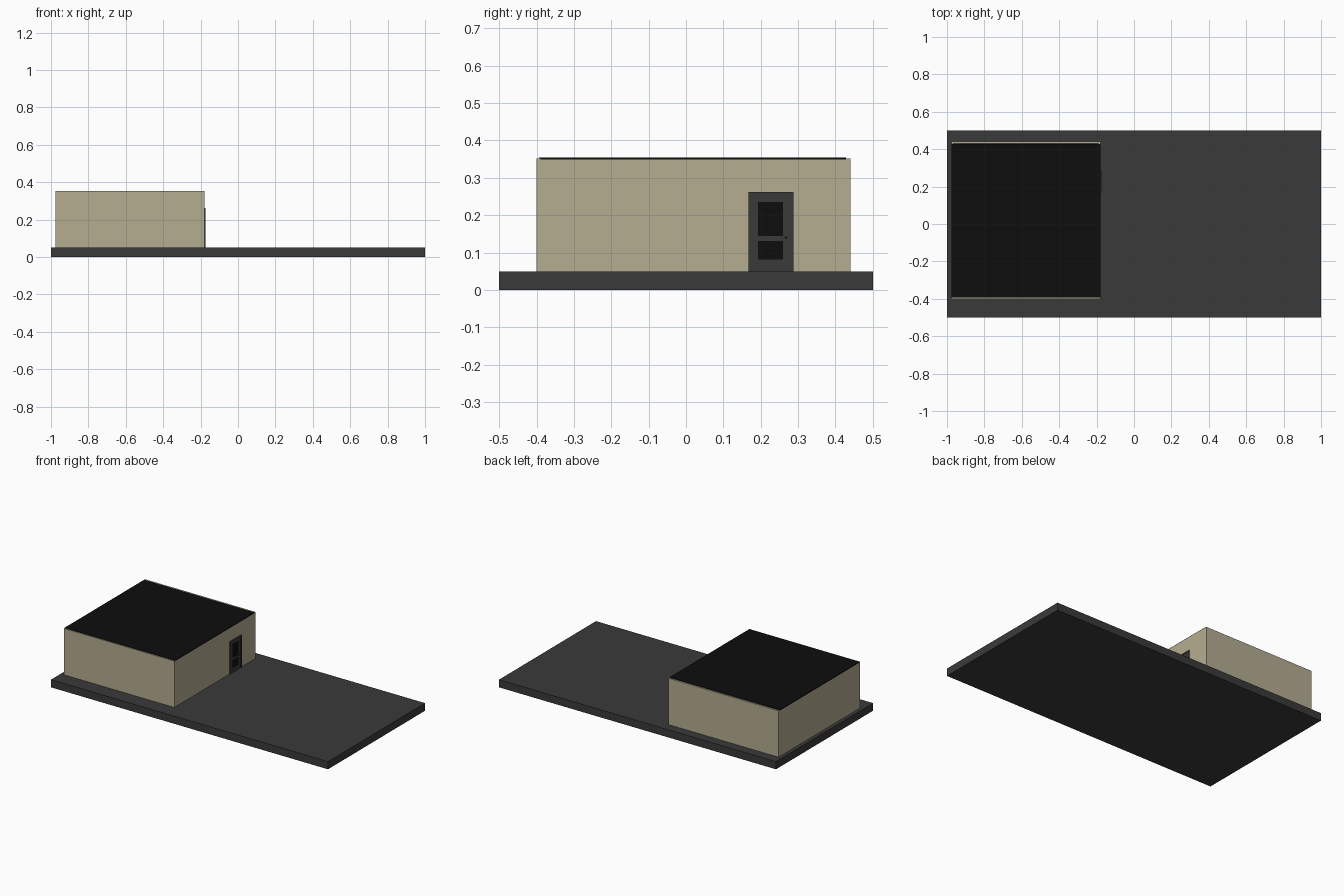
import bpy, math

if "Cube" in bpy.data.objects:
    bpy.data.objects.remove(bpy.data.objects["Cube"])


def material(name, rgb):
    m = bpy.data.materials.new(name)
    m.diffuse_color = (*rgb, 1)
    m.use_nodes = True
    m.node_tree.nodes["Principled BSDF"].inputs["Base Color"].default_value = m.diffuse_color
    return m


CREAM = material("cream_wall", (0.46, 0.42, 0.285))
DARK = material("dark_grey", (0.042, 0.042, 0.042))
BLACK = material("black", (0.004, 0.004, 0.004))


def box(name, x, y, z, mat):
    """Box from (min, max) ranges on each axis."""
    bpy.ops.mesh.primitive_cube_add(size=1, location=[(a + b) / 2 for a, b in (x, y, z)])
    o = bpy.context.object
    o.name = name
    o.scale = [b - a for a, b in (x, y, z)]
    bpy.ops.object.transform_apply(location=False, rotation=False, scale=True)
    o.data.materials.append(mat)
    return o


# Ground slab
box("base_slab", (-1, 1), (-0.5, 0.5), (0, 0.05), DARK)

# Four thin walls
X0, X1, Y0, Y1, T = -0.977, -0.18, -0.40, 0.44, 0.01
WZ = (0.05, 0.352)
box("front_wall", (X0, X1), (Y0, Y0 + T), WZ, CREAM)
box("back_wall", (X0, X1), (Y1 - T, Y1), WZ, CREAM)
box("left_wall", (X0, X0 + T), (Y0 + T, Y1 - T), WZ, CREAM)
box("right_wall", (X1 - T, X1), (Y0 + T, Y1 - T), WZ, CREAM)

# Flat roof sheet, leaving the back wall top showing
box("roof", (X0, X1), (-0.394, 0.428), (0.349, 0.354), BLACK)

# Door frame: two jambs and a head
FX = (X1, -0.174)
box("door_jamb_near", FX, (0.167, 0.178), (0.05, 0.262), DARK)
box("door_jamb_far", FX, (0.277, 0.288), (0.05, 0.262), DARK)
box("door_head", FX, (0.178, 0.277), (0.252, 0.262), DARK)

# Door leaf: stiles and rails around two glass panes
LX = (X1, -0.1765)
box("door_stile_near", LX, (0.178, 0.193), (0.05, 0.252), DARK)
box("door_stile_far", LX, (0.259, 0.277), (0.05, 0.252), DARK)
for name, z in (("bottom", (0.05, 0.081)), ("middle", (0.131, 0.145)), ("top", (0.236, 0.252))):
    box(f"door_{name}_rail", LX, (0.193, 0.259), z, DARK)
for name, z in (("lower", (0.081, 0.131)), ("upper", (0.145, 0.236))):
    box(f"door_{name}_glass", (X1, -0.178), (0.193, 0.259), z, BLACK)

# Door knob
bpy.ops.mesh.primitive_cylinder_add(vertices=12, radius=0.003, depth=0.004,
                                    location=(-0.1755, 0.267, 0.14),
                                    rotation=(0, math.pi / 2, 0))
knob = bpy.context.object
knob.name = "door_knob"
knob.data.materials.append(BLACK)
